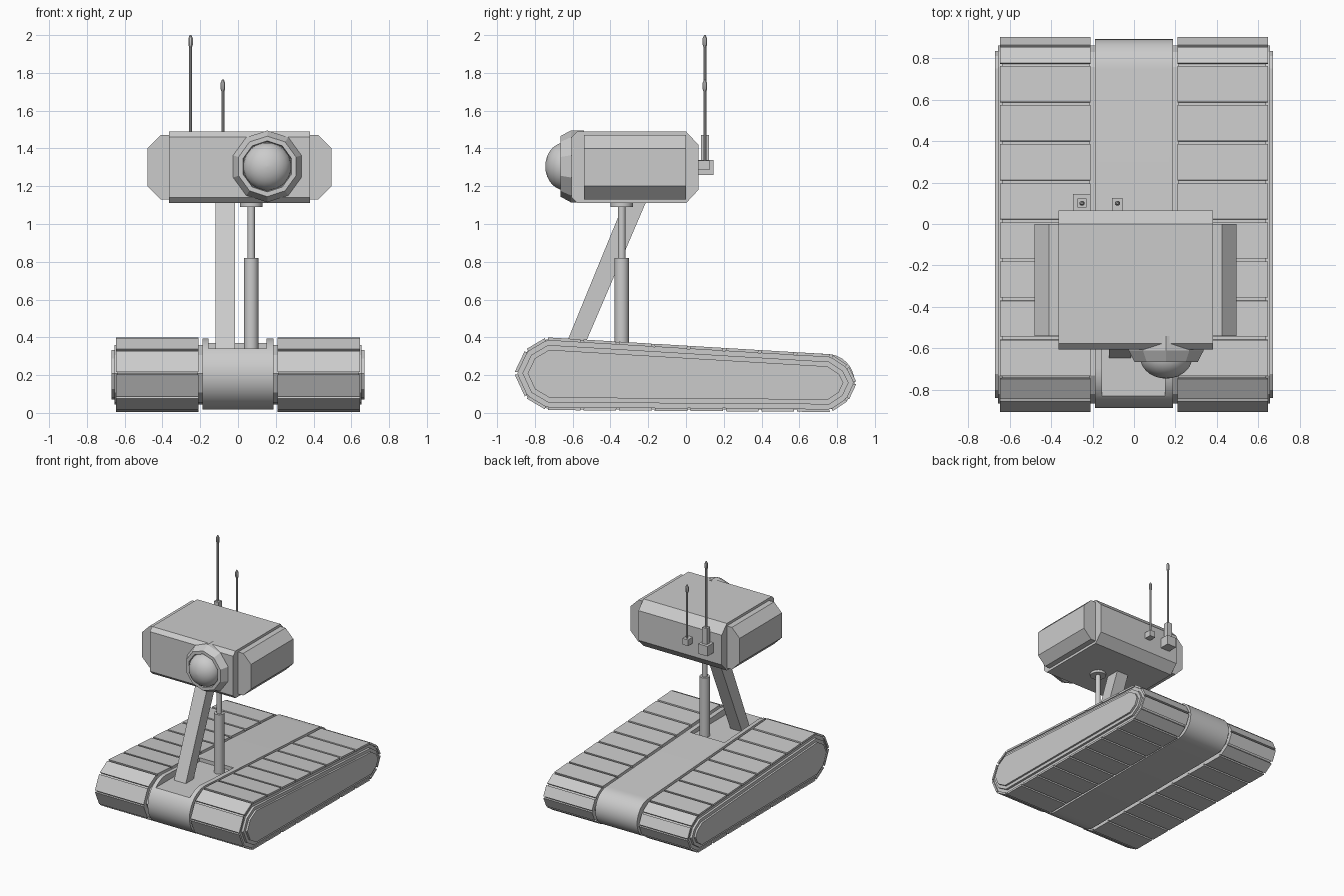
import bpy, bmesh, math
from mathutils import Vector, Matrix

cube = bpy.data.objects.get("Cube")
if cube:
    bpy.data.objects.remove(cube, do_unlink=True)

grey = bpy.data.materials.new("plain grey")
grey.use_nodes = True
grey.diffuse_color = (0.6, 0.6, 0.6, 1)
grey.node_tree.nodes["Principled BSDF"].inputs["Base Color"].default_value = (0.6, 0.6, 0.6, 1)


def finish(name, bm, smooth=False):
    bmesh.ops.recalc_face_normals(bm, faces=bm.faces)
    mesh = bpy.data.meshes.new(name)
    bm.to_mesh(mesh)
    bm.free()
    mesh.materials.append(grey)
    ob = bpy.data.objects.new(name, mesh)
    bpy.context.collection.objects.link(ob)
    if smooth:
        bpy.ops.object.select_all(action='DESELECT')
        bpy.context.view_layer.objects.active = ob
        ob.select_set(True)
        bpy.ops.object.shade_smooth_by_angle(angle=math.radians(35))
    return ob


def add_prism(bm, profile, lo, hi, axis='X'):
    """Extrude a 2D profile: (y, z) along X, or (x, z) along Y."""
    def place(p, t):
        return (t, p[0], p[1]) if axis == 'X' else (p[0], t, p[1])
    a = [bm.verts.new(place(p, lo)) for p in profile]
    b = [bm.verts.new(place(p, hi)) for p in profile]
    bm.faces.new(a)
    bm.faces.new(b)
    for i in range(len(a)):
        j = (i + 1) % len(a)
        bm.faces.new((a[i], a[j], b[j], b[i]))


def prism(name, profile, lo, hi, axis='X', smooth=False):
    bm = bmesh.new()
    add_prism(bm, profile, lo, hi, axis)
    return finish(name, bm, smooth)


def box(name, lo, hi):
    return prism(name, [(lo[1], lo[2]), (hi[1], lo[2]), (hi[1], hi[2]), (lo[1], hi[2])], lo[0], hi[0])


def lathe(name, rings, loc, axis='Z', sides=16, smooth=True):
    """Stack of (radius, distance) rings along Z or towards the front."""
    bm = bmesh.new()
    loops = []
    for r, h in rings:
        loops.append([bm.verts.new((r * math.cos(t), r * math.sin(t), h))
                      for t in (math.tau * (i + 0.5) / sides for i in range(sides))])
    for a, b in zip(loops, loops[1:]):
        for i in range(sides):
            j = (i + 1) % sides
            bm.faces.new((a[i], a[j], b[j], b[i]))
    bm.faces.new(loops[0])
    bm.faces.new(loops[-1])
    turn = Matrix.Rotation(math.pi / 2, 4, 'X') if axis == 'Y' else Matrix()
    bm.transform(Matrix.Translation(loc) @ turn)
    return finish(name, bm, smooth)


def inset(profile, d):
    """Move every edge of a counter-clockwise outline inwards by d."""
    pts = [Vector(p) for p in profile]
    out = []
    for i, p in enumerate(pts):
        e1 = (p - pts[i - 1]).normalized()
        e2 = (pts[(i + 1) % len(pts)] - p).normalized()
        n1, n2 = Vector((-e1.y, e1.x)), Vector((-e2.y, e2.x))
        out.append(p + (n1 + n2) * (d / (1 + n1.dot(n2))))
    return out


# Tracks: belt core, raised pads and stepped side plates
outline = [(-.74, .4), (-.85, .335), (-.91, .21), (-.85, .08), (-.74, .015),
           (.77, .005), (.86, .065), (.905, .16), (.86, .25), (.77, .31)]
core = inset(outline, 0.016)
for side, sign in (("left", 1), ("right", -1)):
    prism(side + "_track_belt", core, sign * 0.215, sign * 0.637)
    prism(side + "_track_inner_plate", inset(outline, 0.04), sign * 0.18, sign * 0.22)
    prism(side + "_track_rim", inset(outline, 0.04), sign * 0.63, sign * 0.655)
    prism(side + "_track_side_plate", inset(outline, 0.065), sign * 0.65, sign * 0.67)
    bm = bmesh.new()
    for i, start in enumerate(outline):
        j = (i + 1) % len(outline)
        a, b = Vector(start), Vector(outline[j])
        ca, cb = core[i], core[j]
        length = (b - a).length
        count = 8 if length > 1 else 1
        gap = 0.008 / length
        for k in range(count):
            s, t = k / count + gap, (k + 1) / count - gap
            add_prism(bm, [a.lerp(b, s), a.lerp(b, t), ca.lerp(cb, t), ca.lerp(cb, s)],
                      sign * 0.21, sign * 0.645)
    finish(side + "_track_pads", bm)

# Rounded central hull with an open pocket near the front
steps = 16
front = [(-.695 + .192 * math.cos(t), .206 + .187 * math.sin(t))
         for t in (math.pi * (0.5 + i / steps) for i in range(steps + 1))]
rear = [(.745 + .147 * math.cos(t), .165 + .147 * math.sin(t))
        for t in (math.pi * (-0.5 + i / steps) for i in range(steps + 1))]
hull = prism("hull", front + rear, -0.187, 0.187, smooth=True)
cutter = box("pocket_cutter", (-.155, -.84, .34), (.15, -.27, .6))
cutter.hide_render = True
cutter.hide_viewport = True
cut = hull.modifiers.new("pocket", 'BOOLEAN')
cut.operation = 'DIFFERENCE'
cut.solver = 'EXACT'
cut.object = cutter

# Leaning arm and telescopic strut
prism("arm", [(-.645, .34), (-.545, .34), (-.21, 1.12), (-.325, 1.12)], -.12, -.015)
lathe("strut_sleeve", [(.038, .335), (.038, .82)], (.07, -.34, 0))
lathe("strut_rod", [(.02, .8), (.02, 1.1)], (.07, -.34, 0))
lathe("strut_cap", [(.06, 1.09), (.06, 1.12)], (.07, -.34, 0))

# Head and its chamfered side pods
prism("head", [(-.605, 1.14), (-.575, 1.11), (0, 1.11), (.065, 1.18), (.065, 1.42),
               (0, 1.49), (-.575, 1.49), (-.605, 1.46)], -.365, .38)
for name, inner, outer in (("left_pod", .37, .495), ("right_pod", -.355, -.48)):
    edge = outer - math.copysign(.07, outer)
    prism(name, [(inner, 1.13), (edge, 1.13), (outer, 1.2), (outer, 1.4),
                 (edge, 1.47), (inner, 1.47)], -.54, 0, 'Y')

# Camera eye: faceted collar and domed lens
eye = (.155, 0, 1.305)
lathe("eye_collar", [(.19, .54), (.19, .61), (.16, .665), (.135, .665), (.13, .64)],
      eye, 'Y', 10, False)
lathe("eye_lens", [(.128 * math.cos(a), .64 + .105 * math.sin(a))
                   for a in (math.pi / 2 * i / 7 for i in range(7))] + [(.003, .745)],
      eye, 'Y', 20)

# Antennas on the back of the head
box("tall_antenna_block", (-.293, .06, 1.26), (-.21, .145, 1.34))
box("tall_antenna_socket", (-.272, .08, 1.33), (-.23, .122, 1.47))
box("short_antenna_block", (-.105, .06, 1.285), (-.055, .125, 1.335))
for name, x, low, top in (("tall_antenna", -.251, 1.4, 2.0), ("short_antenna", -.08, 1.3, 1.765)):
    lathe(name + "_rod", [(.008, low), (.008, top - .03)], (x, .1, 0), sides=8)
    lathe(name + "_tip", [(.008, top - .065), (.013, top - .05), (.013, top - .018), (.005, top)],
          (x, .1, 0), sides=8)
